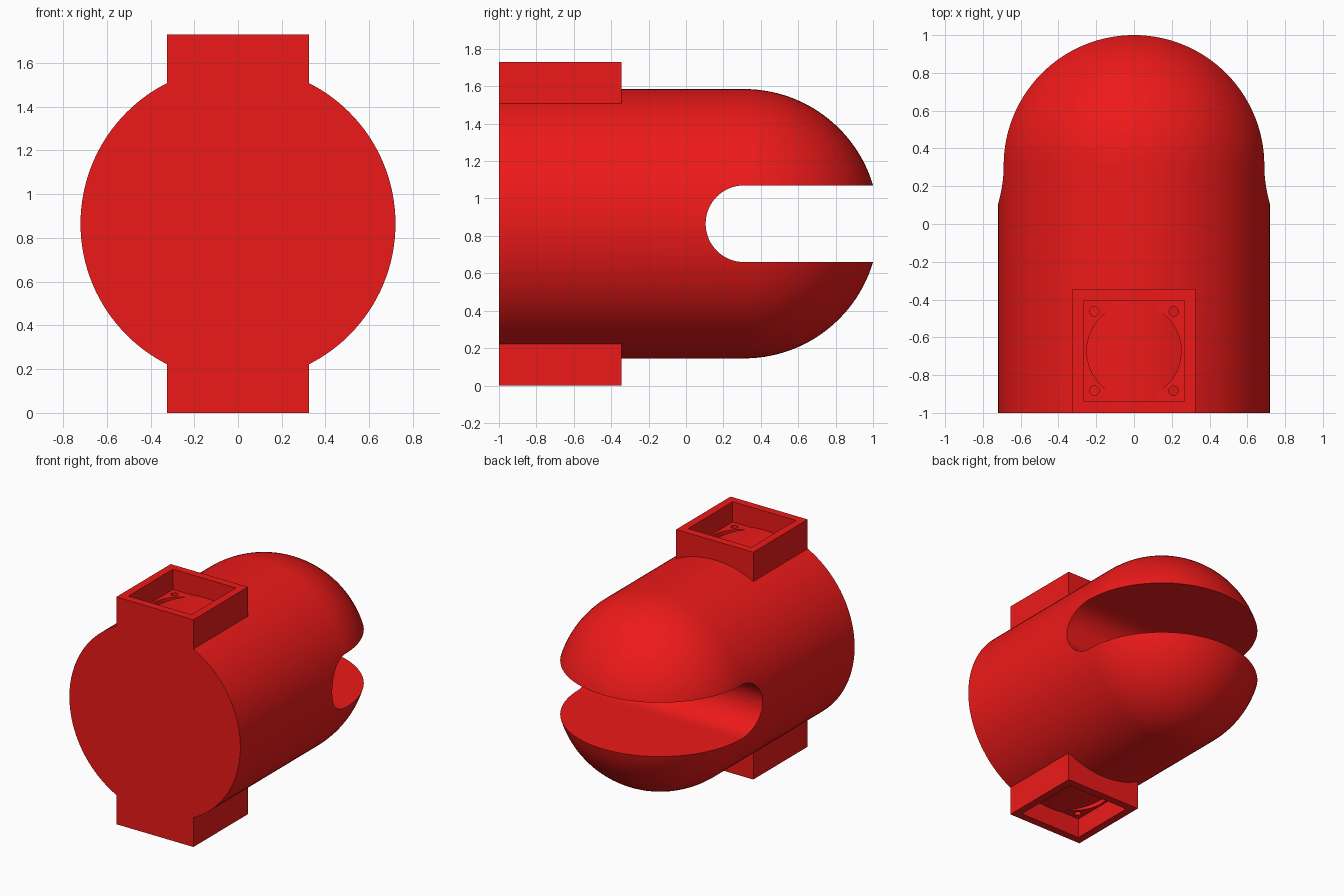
import bpy, bmesh
from math import sin, cos, pi
from mathutils import Matrix

if "Cube" in bpy.data.objects:
    bpy.data.objects.remove(bpy.data.objects["Cube"])

R, CZ, Y0 = 0.72, 0.865, 0.31      # body radius, axis height, dome centre
SEG = 128
red = bpy.data.materials.new("red")
red.diffuse_color = (0.85, 0.01, 0.01, 1)
red.use_nodes = True
red.node_tree.nodes["Principled BSDF"].inputs["Base Color"].default_value = red.diffuse_color


def finish(name, bm):
    bmesh.ops.remove_doubles(bm, verts=bm.verts[:], dist=1e-5)
    bmesh.ops.recalc_face_normals(bm, faces=bm.faces[:])
    me = bpy.data.meshes.new(name)
    bm.to_mesh(me)
    bm.free()
    me.materials.append(red)
    ob = bpy.data.objects.new(name, me)
    bpy.context.collection.objects.link(ob)
    return ob


def lathe(name, profile):
    # profile of (radius, y) turned around the body axis
    bm = bmesh.new()
    vs = [bm.verts.new((r, y, CZ)) for r, y in profile]
    es = [bm.edges.new(p) for p in zip(vs, vs[1:])]
    bmesh.ops.spin(bm, geom=vs + es, cent=(0, 0, CZ), axis=(0, 1, 0),
                   angle=2 * pi, steps=SEG)
    return finish(name, bm)


def box(name, x0, x1, y0, y1, z0, z1):
    bm = bmesh.new()
    m = Matrix.Translation(((x0 + x1) / 2, (y0 + y1) / 2, (z0 + z1) / 2)) @ \
        Matrix.Diagonal((x1 - x0, y1 - y0, abs(z1 - z0), 1))
    bmesh.ops.create_cube(bm, size=1, matrix=m)
    return finish(name, bm)


def drum(name, x, y, z, r, depth, seg):
    bm = bmesh.new()
    bmesh.ops.create_cone(bm, cap_ends=True, segments=seg, radius1=r, radius2=r,
                          depth=depth, matrix=Matrix.Translation((x, y, z)))
    return finish(name, bm)


def cut(ob, cutter):
    mod = ob.modifiers.new("cut", 'BOOLEAN')
    mod.operation, mod.solver, mod.object = 'DIFFERENCE', 'EXACT', cutter
    bpy.context.view_layer.objects.active = ob
    bpy.ops.object.modifier_apply(modifier=mod.name)
    bpy.data.objects.remove(cutter)


def smooth(ob):
    bpy.ops.object.select_all(action='DESELECT')
    ob.select_set(True)
    bpy.context.view_layer.objects.active = ob
    bpy.ops.object.shade_smooth_by_angle(angle=0.5)


# Body: cylinder with a domed back end
dome = [(R * cos(a), Y0 + R * sin(a)) for a in [pi / 2 * i / 32 for i in range(33)]]
dome[-1] = (0, Y0 + R)
body = lathe("body", [(0, -1), (R, -1)] + dome)

# Round-ended slot through the dome
bm = bmesh.new()
h = 0.205
pts = [(1.3, -h), (1.3, h)] + [(Y0 - h * sin(pi * i / 32), h * cos(pi * i / 32)) for i in range(33)]
f = bm.faces.new([bm.verts.new((-1, y, CZ + z)) for y, z in pts])
ext = bmesh.ops.extrude_face_region(bm, geom=[f])["geom"]
bmesh.ops.translate(bm, vec=(2, 0, 0), verts=[v for v in ext if isinstance(v, bmesh.types.BMVert)])
cut(body, finish("slot_cutter", bm))
smooth(body)

# Square mounting sockets above and below
YC = -0.6725
for name, s in (("top_socket", 1), ("bottom_socket", -1)):
    def z(d):
        return CZ + s * d
    lo, hi = sorted((z(0.5), z(0.865)))
    socket = box(name, -0.325, 0.325, -1, -0.345, lo, hi)
    lo, hi = sorted((z(0.711), z(1.0)))
    cut(socket, box("recess_cutter", -0.265, 0.265, -0.94, -0.405, lo, hi))
    cut(socket, lathe("saddle_cutter", [(0, -1.2), (R, -1.2), (R, 0), (0, 0)]))
    # Round opening and four screw holes in the socket floor
    cut(socket, drum("opening_cutter", 0, YC, z(0.68), 0.25, 0.2, 64))
    for sx in (-1, 1):
        for sy in (-1, 1):
            cut(socket, drum("screw_cutter", sx * 0.21, YC + sy * 0.21, z(0.68), 0.025, 0.2, 24))
    smooth(socket)
